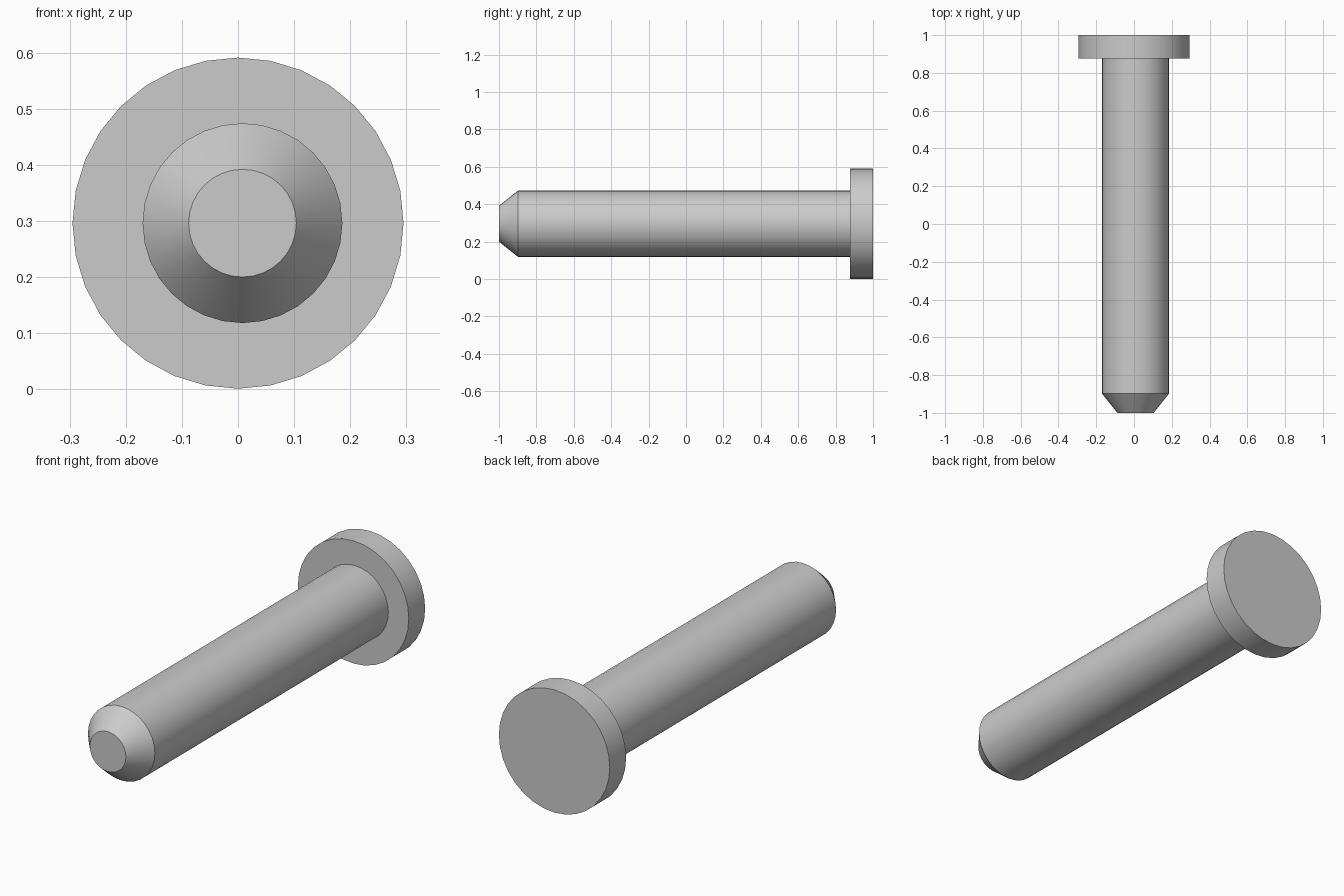
import bpy
import math

cube = bpy.data.objects.get("Cube")
if cube:
    bpy.data.objects.remove(cube, do_unlink=True)

SIDES = 32
AXIS_Z = 0.296

steel = bpy.data.materials.new("grey_steel")
steel.use_nodes = True
grey = (0.6, 0.6, 0.6, 1)
steel.diffuse_color = grey
steel.node_tree.nodes["Principled BSDF"].inputs["Base Color"].default_value = grey


def turned_part(name, x, profile):
    """Closed solid turned about the y axis from (radius, y) rings."""
    verts, faces = [], []
    for radius, y in profile:
        for i in range(SIDES):
            a = math.tau * i / SIDES
            verts.append((x + radius * math.cos(a), y, AXIS_Z + radius * math.sin(a)))
    for ring in range(len(profile) - 1):
        for i in range(SIDES):
            j = (i + 1) % SIDES
            a, b = ring * SIDES, (ring + 1) * SIDES
            faces.append((a + i, a + j, b + j, b + i))
    last = (len(profile) - 1) * SIDES
    faces.append(tuple(reversed(range(SIDES))))
    faces.append(tuple(range(last, last + SIDES)))

    mesh = bpy.data.meshes.new(name)
    mesh.from_pydata(verts, [], faces)
    mesh.materials.append(steel)
    obj = bpy.data.objects.new(name, mesh)
    bpy.context.collection.objects.link(obj)

    # Consistent outward normals, smooth sides, crisp rims
    bpy.ops.object.select_all(action="DESELECT")
    obj.select_set(True)
    bpy.context.view_layer.objects.active = obj
    bpy.ops.object.mode_set(mode="EDIT")
    bpy.ops.mesh.select_all(action="SELECT")
    bpy.ops.mesh.normals_make_consistent(inside=False)
    bpy.ops.object.mode_set(mode="OBJECT")
    bpy.ops.object.shade_smooth_by_angle(angle=math.radians(30))
    return obj


# Pin shaft with chamfered tip, slightly off the head's centre
turned_part("shaft", 0.008, [(0.096, -1), (0.178, -0.897), (0.178, 0.876)])

# Flat round head
turned_part("head", 0, [(0.295, 0.876), (0.295, 1)])
